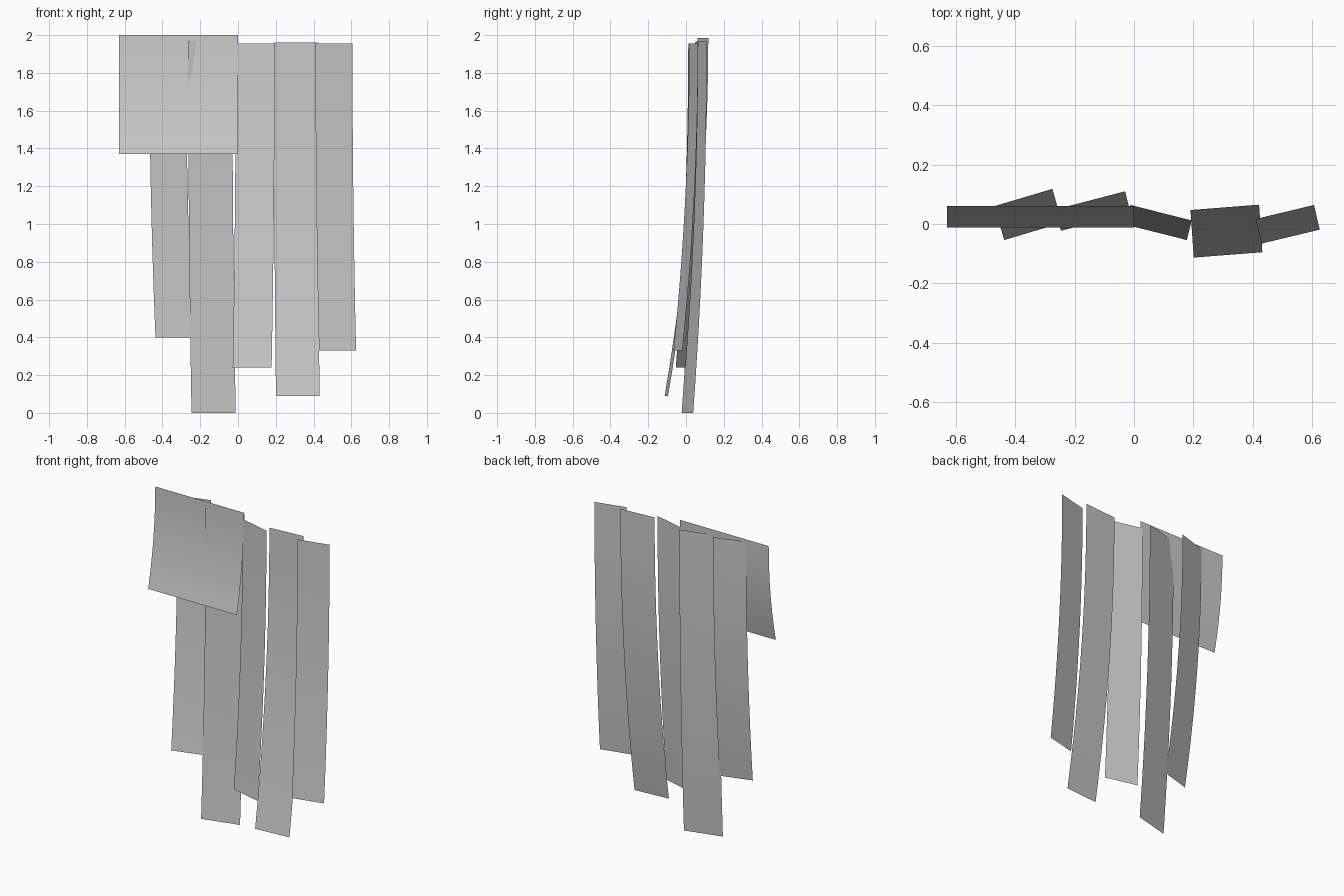
import bpy
import bmesh

if "Cube" in bpy.data.objects:
    bpy.data.objects.remove(bpy.data.objects["Cube"])

ROWS = 12


def hanging_panel(name, left, right, sweep, top, bottom):
    """Thin sheet whose straight top edge drops down and curls toward `sweep`."""
    bm = bmesh.new()
    rows = []
    for i in range(ROWS + 1):
        t = i / ROWS
        z = top + (bottom - top) * t
        rows.append([bm.verts.new((p[0] + sweep[0] * t * t,
                                   p[1] + sweep[1] * t * t, z))
                     for p in (left, right)])
    for a, b in zip(rows, rows[1:]):
        bm.faces.new((a[0], b[0], b[1], a[1]))
    mesh = bpy.data.meshes.new(name)
    bm.to_mesh(mesh)
    bm.free()
    for poly in mesh.polygons:
        poly.use_smooth = True
    obj = bpy.data.objects.new(name, mesh)
    bpy.context.collection.objects.link(obj)
    return obj


# Long cloth strips: top-left xy, top-right xy, curl offset, top z, bottom z
strips = [
    ((-0.47, 0.06), (-0.275, 0.118), (0.033, -0.114), 1.985, 0.40),
    ((-0.264, 0.049), (-0.03, 0.110), (0.018, -0.072), 1.965, 0.0),
    ((-0.012, 0.064), (0.194, 0.012), (-0.016, -0.066), 1.955, 0.24),
    ((0.19, 0.047), (0.421, 0.065), (0.011, -0.16), 1.96, 0.09),
    ((0.41, 0.017), (0.606, 0.064), (0.019, -0.083), 1.955, 0.33),
]
for n, spec in enumerate(strips, 1):
    hanging_panel(f"cloth_strip_{n}", *spec)

# Short square flap covering the left strips
hanging_panel("square_flap", (-0.63, 0.06), (0.0, 0.06), (0, -0.072), 2.0, 1.37)
